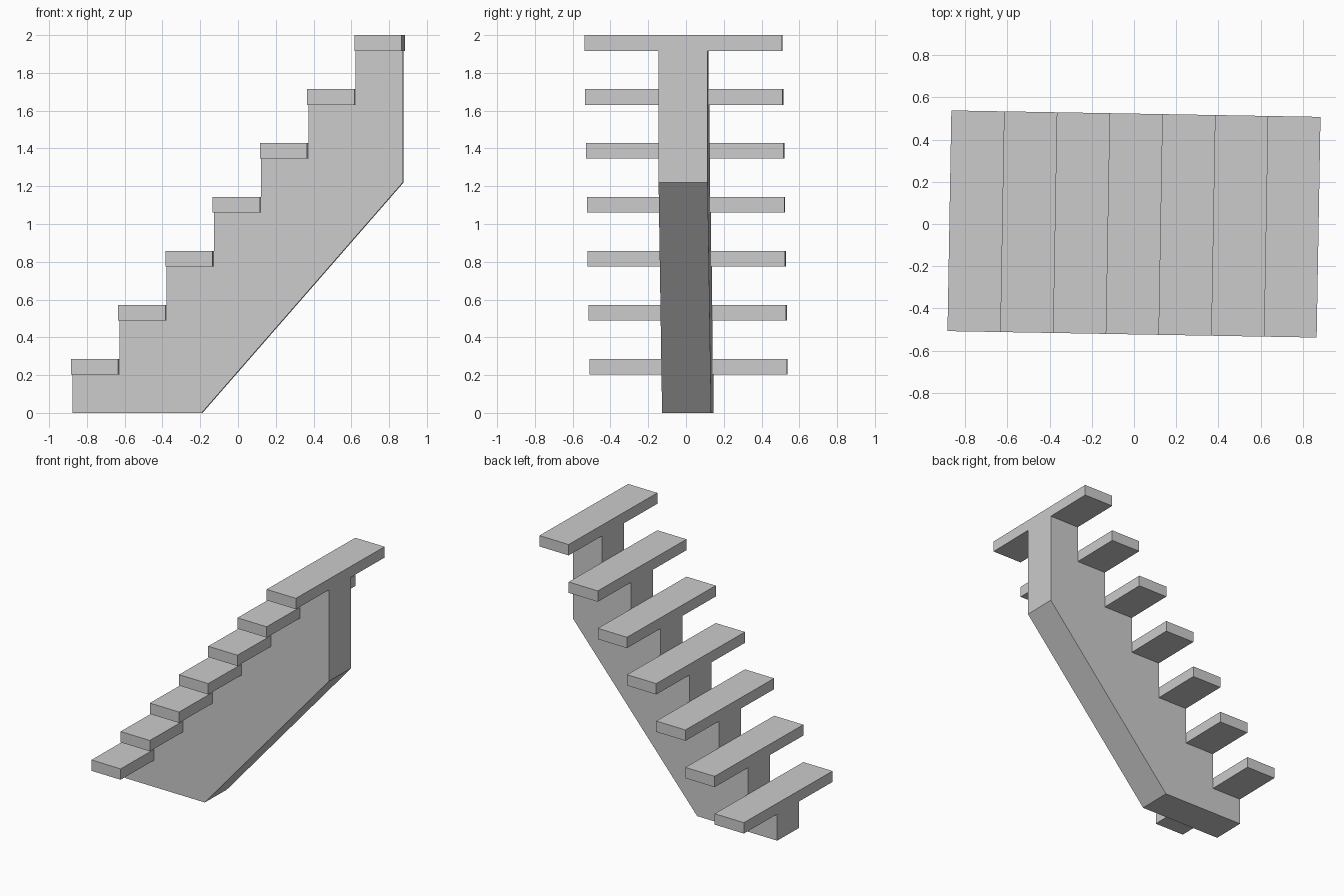
import bpy, bmesh, math
from mathutils import Matrix

if "Cube" in bpy.data.objects:
    bpy.data.objects.remove(bpy.data.objects["Cube"])

STEPS = 7
RUN, RISE = 0.25, 2.0 / 7
THICK = 0.083
X0 = -0.875
TURN = Matrix.Rotation(math.radians(-1.0), 4, 'Z')   # whole stair is turned slightly


def extrude_profile(name, pts, half_width):
    """Solid from an XZ outline, extruded symmetrically along y."""
    bm = bmesh.new()
    face = bm.faces.new([bm.verts.new((x, -half_width, z)) for x, z in pts])
    ext = bmesh.ops.extrude_face_region(bm, geom=[face])
    moved = [g for g in ext["geom"] if isinstance(g, bmesh.types.BMVert)]
    bmesh.ops.translate(bm, verts=moved, vec=(0, 2 * half_width, 0))
    bmesh.ops.recalc_face_normals(bm, faces=bm.faces)
    bm.transform(TURN)
    mesh = bpy.data.meshes.new(name)
    bm.to_mesh(mesh)
    bm.free()
    obj = bpy.data.objects.new(name, mesh)
    bpy.context.collection.objects.link(obj)
    return obj


# Central stringer: stepped top, sloped underside
outline = [(-0.19, 0), (X0, 0)]
for i in range(STEPS):
    z = (i + 1) * RISE - THICK
    outline += [(X0 + i * RUN, z), (X0 + (i + 1) * RUN, z)]
outline.append((-X0, 1.22))
extrude_profile("central_stringer", outline, 0.13)

# Treads: one wide slab per step
for i in range(STEPS):
    xa, xb = X0 + i * RUN, X0 + (i + 1) * RUN
    top = (i + 1) * RISE
    extrude_profile(f"tread_{i + 1}",
                    [(xa, top - THICK), (xb, top - THICK), (xb, top), (xa, top)], 0.523)
